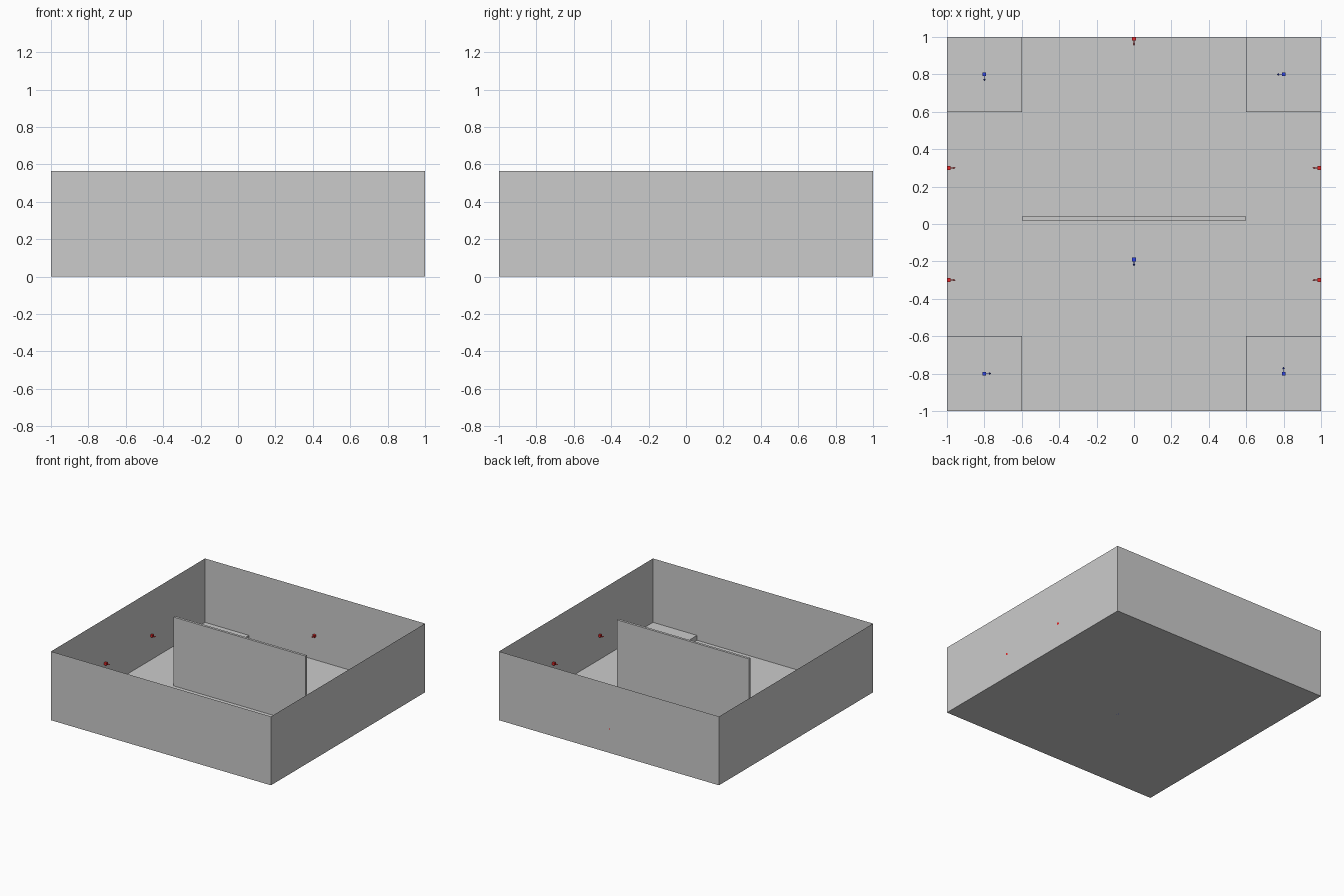
import bpy, bmesh
from math import pi, cos, sin
from mathutils import Matrix, Vector

if "Cube" in bpy.data.objects:
    bpy.data.objects.remove(bpy.data.objects["Cube"])

WALL_H = 0.565   # wall and divider height
PAD_H = 0.04     # corner platform height


def make_object(name, bm, mat=None):
    mesh = bpy.data.meshes.new(name)
    bm.to_mesh(mesh)
    bm.free()
    obj = bpy.data.objects.new(name, mesh)
    bpy.context.collection.objects.link(obj)
    if mat:
        mesh.materials.append(mat)
    return obj


def add_box(bm, lo, hi):
    lo, hi = Vector(lo), Vector(hi)
    m = Matrix.Translation((lo + hi) / 2) @ Matrix.Diagonal((*(hi - lo), 1))
    bmesh.ops.create_cube(bm, size=1, matrix=m)


def box(name, lo, hi):
    bm = bmesh.new()
    add_box(bm, lo, hi)
    return make_object(name, bm)


def colour(name, rgba):
    mat = bpy.data.materials.new(name)
    mat.diffuse_color = rgba
    mat.use_nodes = True
    mat.node_tree.nodes["Principled BSDF"].inputs["Base Color"].default_value = mat.diffuse_color
    return mat


def marker(name, loc, angle, mat):
    """Small cube with an arrow pointing along the given heading."""
    bm = bmesh.new()
    add_box(bm, (-0.01, -0.01, -0.01), (0.01, 0.01, 0.01))
    add_box(bm, (0.01, -0.002, -0.002), (0.025, 0.002, 0.002))
    head = Matrix.Translation((0.031, 0, 0)) @ Matrix.Rotation(pi / 2, 4, 'Y')
    bmesh.ops.create_cone(bm, cap_ends=True, segments=8, radius1=0.006,
                          radius2=0, depth=0.012, matrix=head)
    obj = make_object(name, bm, mat)
    obj.location = loc
    obj.rotation_euler.z = angle


# Open tray: single-sheet floor and four walls
bm = bmesh.new()
add_box(bm, (-1, -1, 0), (1, 1, WALL_H))
bm.normal_update()
top = [f for f in bm.faces if f.normal.z > 0.9]
bmesh.ops.delete(bm, geom=top, context='FACES_ONLY')
make_object("floor_and_walls", bm)

# Central divider
box("divider_wall", (-0.6, 0.02, 0), (0.6, 0.04, WALL_H))

# Raised corner platforms
for sx in (-1, 1):
    for sy in (-1, 1):
        xs, ys = sorted((0.6 * sx, sx)), sorted((0.6 * sy, sy))
        box("corner_platform", (xs[0], ys[0], 0), (xs[1], ys[1], PAD_H))

red = colour("red_marker", (0.8, 0.02, 0.02, 1))
blue = colour("blue_marker", (0.03, 0.06, 0.8, 1))

# Red wall markers facing inward
for y in (-0.3, 0.3):
    marker("wall_marker", (-0.99, y, 0.2), 0, red)
    marker("wall_marker", (0.99, y, 0.2), pi, red)
marker("back_wall_marker", (0, 0.99, 0.2), -pi / 2, red)

# Blue floor markers: one per platform, turning around the tray, and one centre
for i in range(4):
    a = i * pi / 2
    r = Matrix.Rotation(a, 3, 'Z') @ Vector((-0.8, -0.8, PAD_H + 0.01))
    marker("platform_marker", r, a, blue)
marker("centre_marker", (0, -0.19, 0.01), -pi / 2, blue)
